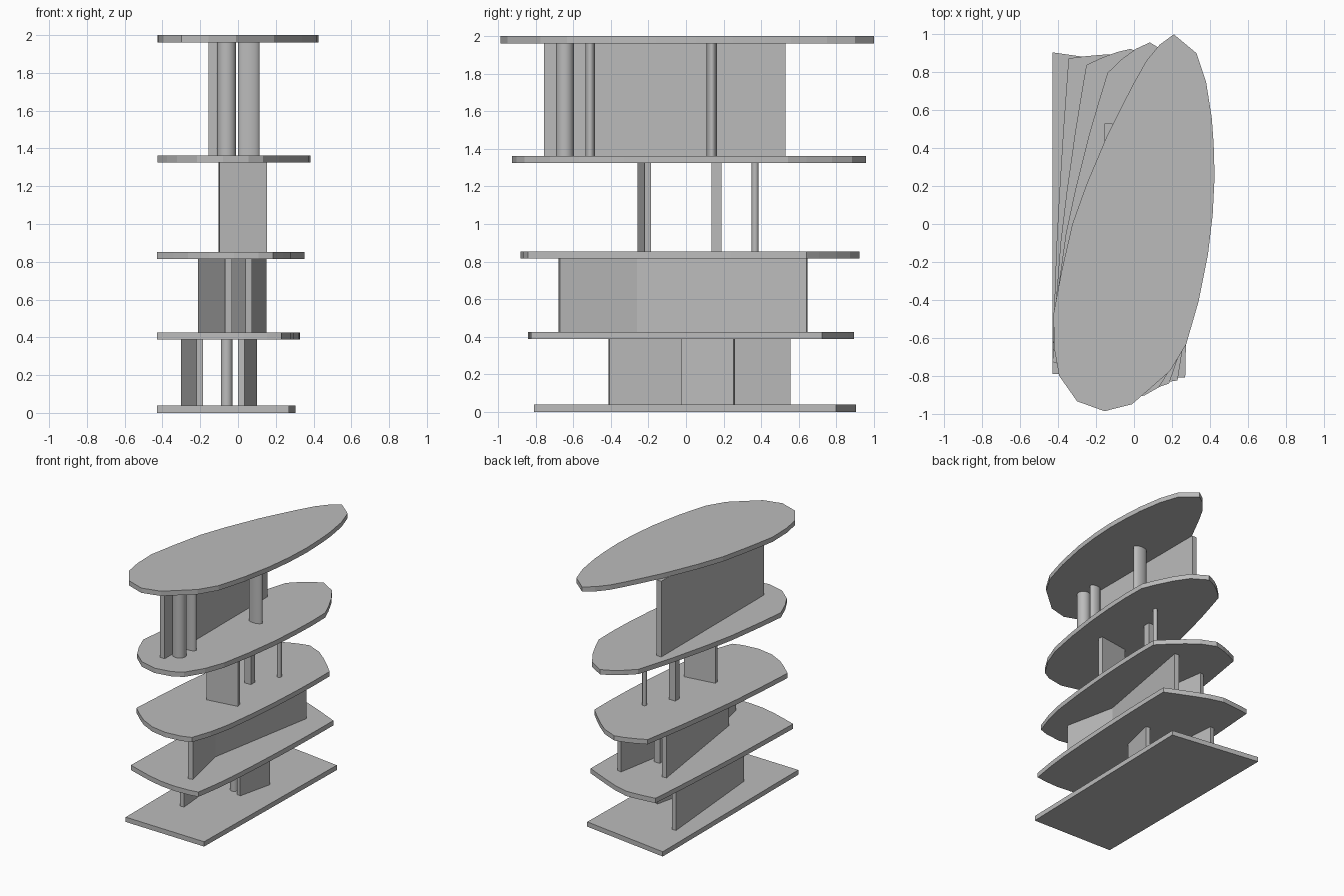
import bpy
import bmesh
import math
from mathutils import Vector

cube = bpy.data.objects.get("Cube")
if cube:
    bpy.data.objects.remove(cube, do_unlink=True)

grey = bpy.data.materials.new("plain_grey")
grey.use_nodes = True
colour = (0.5, 0.5, 0.5, 1)
grey.diffuse_color = colour
grey.node_tree.nodes["Principled BSDF"].inputs["Base Color"].default_value = colour


def prism(name, outline, low, high, smooth=False):
    """Extrude a counter-clockwise outline from low to high."""
    bm = bmesh.new()
    base = bm.faces.new([bm.verts.new((x, y, low)) for x, y in outline])
    top = bmesh.ops.extrude_face_region(bm, geom=[base])["geom"]
    moved = [v for v in top if isinstance(v, bmesh.types.BMVert)]
    bmesh.ops.translate(bm, verts=moved, vec=(0, 0, high - low))
    bmesh.ops.recalc_face_normals(bm, faces=bm.faces)
    mesh = bpy.data.meshes.new(name)
    bm.to_mesh(mesh)
    bm.free()
    obj = bpy.data.objects.new(name, mesh)
    mesh.materials.append(grey)
    bpy.context.collection.objects.link(obj)
    if smooth:
        bpy.ops.object.select_all(action="DESELECT")
        obj.select_set(True)
        bpy.context.view_layer.objects.active = obj
        bpy.ops.object.shade_smooth_by_angle(angle=math.radians(40))
    return obj


def wall(name, level, start, end, thickness=0.036):
    """Straight upright wall between two plan points."""
    a, b = Vector(start), Vector(end)
    along = (b - a).normalized()
    side = Vector((along.y, -along.x)) * thickness / 2
    prism(name, [a + side, b + side, b - side, a - side], *gap(level))


def column(name, level, centre, half_x, half_y, sides=32):
    """Upright column with an elliptical plan."""
    angles = [math.tau * i / sides for i in range(sides)]
    outline = [(centre[0] + half_x * math.cos(t), centre[1] + half_y * math.sin(t))
               for t in angles]
    prism(name, outline, *gap(level), smooth=True)


# Floor slabs: the plan blends from a four-sided base to an oval roof
corners = [(0.305, 0.8), (-0.43, 0.905), (-0.43, -0.79), (0.27, -0.81)]
oval_runs = [
    [(0.42, 0.42), (0.41, 0.56), (0.38, 0.75), (0.33, 0.9), (0.21, 1),
     (0.135, 0.945), (0.065, 0.86), (0, 0.745)],
    [(0, 0.745), (-0.07, 0.61), (-0.14, 0.47), (-0.25, 0.21), (-0.325, 0),
     (-0.38, -0.24), (-0.425, -0.475)],
    [(-0.425, -0.475), (-0.42, -0.66), (-0.395, -0.8), (-0.3, -0.935),
     (-0.155, -0.987), (-0.01, -0.95), (0.065, -0.885)],
    [(0.065, -0.885), (0.19, -0.775), (0.275, -0.635), (0.34, -0.41),
     (0.39, -0.16), (0.415, 0.05), (0.425, 0.25), (0.42, 0.42)],
]
slab = 0.038
floors = [0, 0.388, 0.815, 1.325, 2 - slab]


def gap(level):
    """Heights between one slab and the next."""
    return floors[level] + slab, floors[level + 1]


def floor_outline(blend):
    points = []
    for i, run in enumerate(oval_runs):
        start, end = Vector(corners[i]), Vector(corners[(i + 1) % 4])
        run = [Vector(p) for p in run]
        steps = [(q - p).length for p, q in zip(run, run[1:])]
        travelled = 0
        for point, step in zip(run, steps):
            flat = start.lerp(end, travelled / sum(steps))
            points.append(flat.lerp(point, blend))
            travelled += step
    return points


for i, z in enumerate(floors):
    prism(f"floor_slab_{i + 1}", floor_outline(z / floors[-1]), z, z + slab)

# First storey
wall("first_long_wall", 0, (-0.203, -0.41), (-0.283, 0.555))
wall("first_short_wall", 0, (0.018, -0.02), (0.083, 0.258))
column("first_column", 0, (-0.06, 0.04), 0.031, 0.031)

# Second storey
wall("second_front_wall", 1, (0.057, -0.675), (-0.031, -0.26))
wall("second_back_wall", 1, (-0.031, -0.265), (0.132, 0.645))
wall("second_side_wall", 1, (-0.05, -0.44), (-0.193, 0.546))
wall("second_pillar", 1, (-0.005, 0.32), (-0.005, 0.37), 0.05)

# Third storey
wall("third_wall", 2, (-0.1, -0.24), (0.15, -0.203))
wall("third_pillar", 2, (-0.011, 0.135), (-0.011, 0.19), 0.057)
column("third_post", 2, (0.105, 0.368), 0.017, 0.018, 12)

# Fourth storey
wall("fourth_wall", 3, (-0.134, -0.755), (-0.134, 0.53), 0.042)
column("fourth_front_column", 3, (-0.06, -0.645), 0.05, 0.048)
column("fourth_middle_column", 3, (-0.055, -0.51), 0.045, 0.026)
column("fourth_back_column", 3, (0.058, 0.138), 0.057, 0.028)
